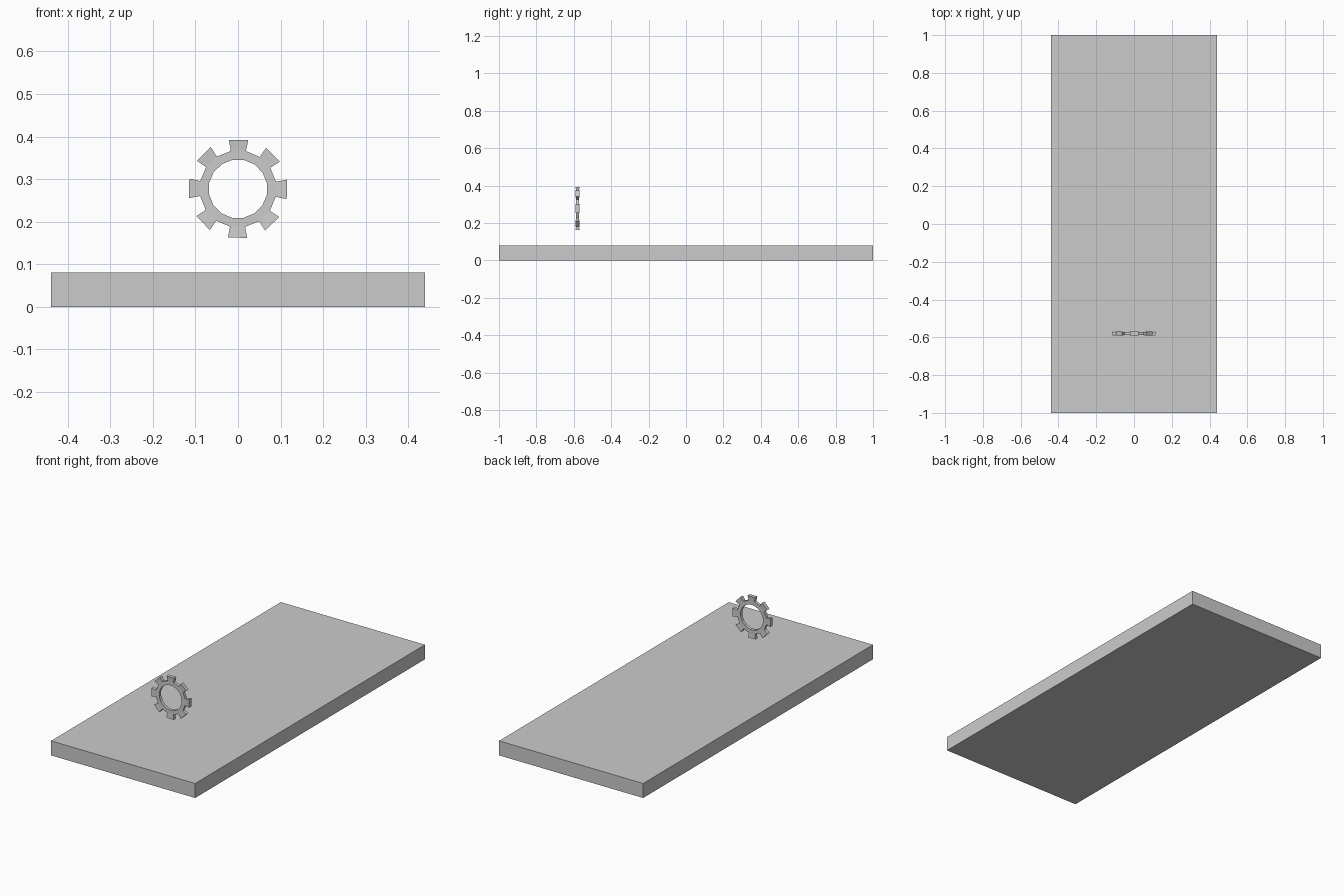
import bpy, bmesh
from math import sin, cos, radians, pi

if "Cube" in bpy.data.objects:
    bpy.data.objects.remove(bpy.data.objects["Cube"])


def make_object(name, bm):
    bmesh.ops.recalc_face_normals(bm, faces=bm.faces)
    mesh = bpy.data.meshes.new(name)
    bm.to_mesh(mesh)
    bm.free()
    obj = bpy.data.objects.new(name, mesh)
    bpy.context.collection.objects.link(obj)
    return obj


# Base slab
bm = bmesh.new()
bmesh.ops.create_cube(bm, size=1)
bmesh.ops.scale(bm, vec=(0.878, 2.0, 0.08), verts=bm.verts)
slab = make_object("base_slab", bm)
slab.location.z = 0.04

# Upright gear ring: 16 sectors, every second one carries a tooth
SECTORS = 16
HOLE_R, ROOT_R, TIP_R = 0.0693, 0.0907, 0.117
RING_HALF, TIP_HALF = 0.008, 0.01
bm = bmesh.new()


def circle(radius, y):
    step = 2 * pi / SECTORS
    angles = [pi / 2 - radians(0.6) + (i - 0.5) * step for i in range(SECTORS)]
    return [bm.verts.new((radius * cos(a), y, radius * sin(a))) for a in angles]


inner = [circle(HOLE_R, s * RING_HALF) for s in (-1, 1)]
root = [circle(ROOT_R, s * RING_HALF) for s in (-1, 1)]
tip = [circle(TIP_R, s * TIP_HALF) for s in (-1, 1)]
for i in range(SECTORS):
    j = (i + 1) % SECTORS
    bm.faces.new((inner[0][i], inner[0][j], inner[1][j], inner[1][i]))
    for s in (0, 1):
        bm.faces.new((inner[s][i], inner[s][j], root[s][j], root[s][i]))
    if i % 2:
        bm.faces.new((root[0][i], root[0][j], root[1][j], root[1][i]))
    else:
        for s in (0, 1):
            bm.faces.new((root[s][i], root[s][j], tip[s][j], tip[s][i]))
        bm.faces.new((tip[0][i], tip[0][j], tip[1][j], tip[1][i]))
        for k in (i, j):
            bm.faces.new((root[0][k], tip[0][k], tip[1][k], root[1][k]))

gear = make_object("gear_ring", bm)
gear.location = (0, -0.58, 0.277)
